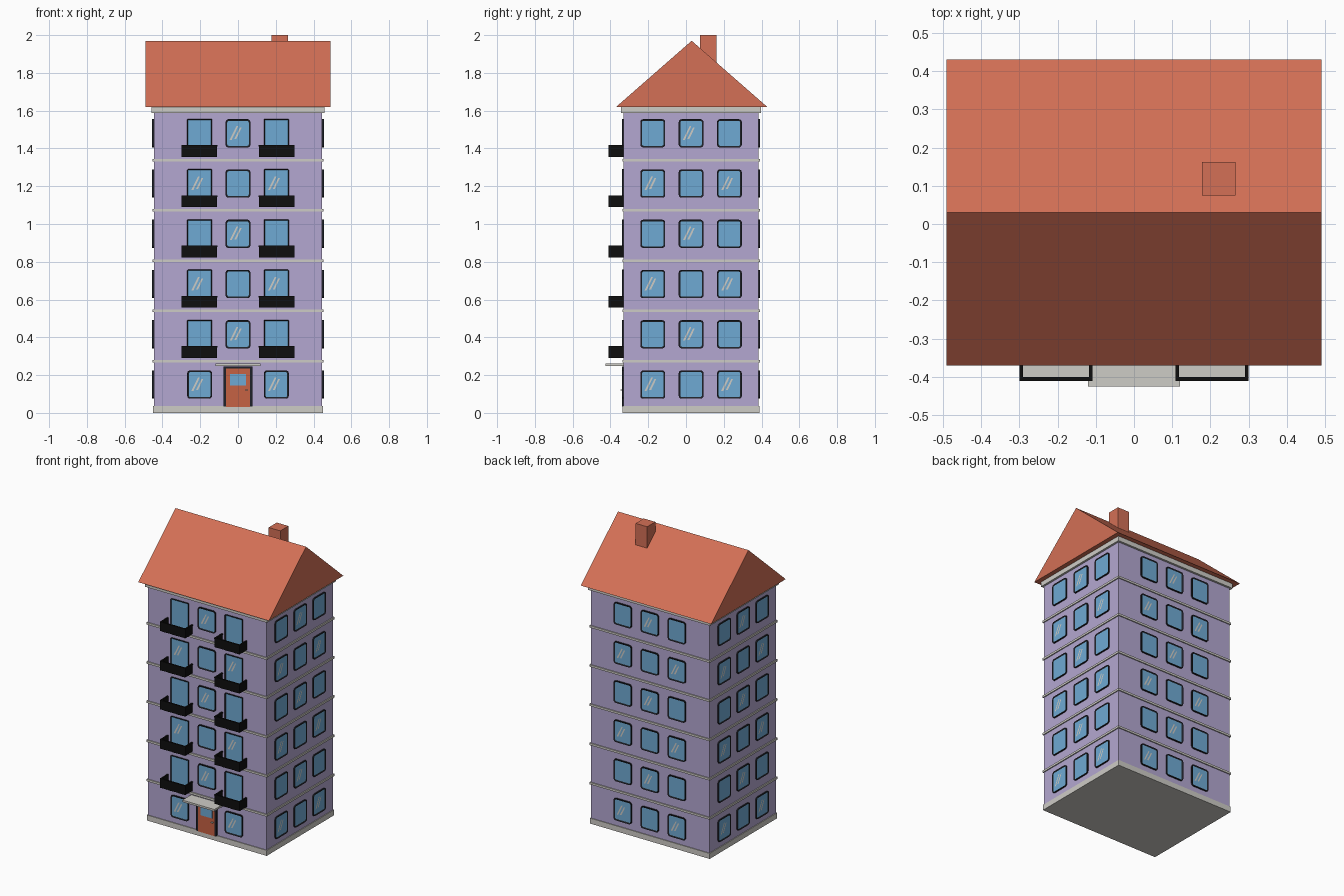
import bpy, bmesh, math
from mathutils import Matrix, Vector

if "Cube" in bpy.data.objects:
    bpy.data.objects.remove(bpy.data.objects["Cube"])


def srgb(r, g, b):
    def lin(c):
        c /= 255
        return c / 12.92 if c <= 0.04045 else ((c + 0.055) / 1.055) ** 2.4
    return (lin(r), lin(g), lin(b), 1)


def material(name, *rgb):
    m = bpy.data.materials.new(name)
    m.diffuse_color = srgb(*rgb)
    m.use_nodes = True
    m.node_tree.nodes["Principled BSDF"].inputs["Base Color"].default_value = m.diffuse_color
    return m


LILAC = material("lilac plaster", 180, 167, 209)
TILE = material("terracotta", 211, 112, 86)
STONE = material("light stone", 206, 204, 198)
FRAME = material("dark frame", 30, 33, 40)
GLASS = material("blue glass", 111, 170, 212)
BLACK = material("black metal", 14, 14, 14)
DOOR = material("door wood", 198, 98, 68)

CY = 0.027               # building centre in depth
HX, HY = 0.445, 0.357    # half width and half depth of the walls
FLOOR = 0.266            # storey height
COLS = (-0.203, 0, 0.203)


def finish(name, bm, *mats):
    bmesh.ops.recalc_face_normals(bm, faces=bm.faces)
    me = bpy.data.meshes.new(name)
    bm.to_mesh(me)
    bm.free()
    for m in mats:
        me.materials.append(m)
    ob = bpy.data.objects.new(name, me)
    bpy.context.collection.objects.link(ob)
    return ob


def add_box(bm, x0, x1, y0, y1, z0, z1):
    mat = Matrix.Translation(((x0 + x1) / 2, (y0 + y1) / 2, (z0 + z1) / 2)) \
        @ Matrix.Diagonal((x1 - x0, y1 - y0, z1 - z0, 1))
    bmesh.ops.create_cube(bm, size=1, matrix=mat)


def box(name, mat, *dims):
    bm = bmesh.new()
    add_box(bm, *dims)
    return finish(name, bm, mat)


def slab(name, mat, over, z0, z1):
    return box(name, mat, -HX - over, HX + over, CY - HY - over, CY + HY + over, z0, z1)


def wall_matrix(side):
    """Local x = along the wall, local -y = outward, z = up."""
    dist = HY if side % 2 == 0 else HX
    return Matrix.Translation((0, CY, 0)) @ Matrix.Rotation(side * math.pi / 2, 4, 'Z') \
        @ Matrix.Translation((0, -dist, 0))


def add_window(bm, mw, u, z, w, h, radius, border, depth=0.009):
    # rounded outline, extruded, inset, glass pushed back
    pts = []
    for q, (sx, sz) in enumerate(((1, 1), (-1, 1), (-1, -1), (1, -1))):
        for k in range(4):
            a = (q + k / 3) * math.pi / 2
            pts.append((u + sx * (w / 2 - radius) + radius * math.cos(a),
                        z + sz * (h / 2 - radius) + radius * math.sin(a)))
    back = [bm.verts.new(mw @ Vector((x, 0.002, y))) for x, y in pts]
    front = [bm.verts.new(mw @ Vector((x, -depth, y))) for x, y in pts]
    n = len(pts)
    for i in range(n):
        bm.faces.new((back[i], back[(i + 1) % n], front[(i + 1) % n], front[i]))
    pane = bm.faces.new(front)
    pane.normal_update()
    bmesh.ops.inset_region(bm, faces=[pane], thickness=border, use_even_offset=True)
    pane.material_index = 1
    out = mw.to_3x3() @ Vector((0, 0.004, 0))
    for v in pane.verts:
        v.co += out


def add_glint(bm, mw, u, z):
    # two slanted highlight strips on the pane
    for x0, z0, x1, z1 in ((-0.044, -0.034, -0.008, 0.038), (-0.020, -0.030, 0.010, 0.030)):
        q = ((x0, z0), (x0 + 0.011, z0), (x1 + 0.009, z1), (x1, z1))
        bm.faces.new([bm.verts.new(mw @ Vector((u + x, -0.0065, z + y))) for x, y in q])


# walls, plinth, storey bands, cornice
slab("walls", LILAC, 0, 0.004, 1.60)
slab("plinth", STONE, 0.005, 0, 0.037)
for i in range(1, 6):
    slab(f"storey_band_{i}", STONE, 0.007, i * FLOOR + 0.001, i * FLOOR + 0.015)
slab("cornice", STONE, 0.014, 1.588, 1.62)

# gabled roof
bm = bmesh.new()
ends = [[bm.verts.new((x, y, z)) for y, z in ((-0.37, 1.62), (0.43, 1.62), (0.03, 1.97))]
        for x in (-0.49, 0.49)]
for e in ends:
    bm.faces.new(e)
for i in range(3):
    j = (i + 1) % 3
    bm.faces.new((ends[0][i], ends[0][j], ends[1][j], ends[1][i]))
finish("roof", bm, TILE)
box("chimney", TILE, 0.178, 0.265, 0.075, 0.162, 1.75, 2.0)

# windows and highlights on all four walls
for side, label in enumerate(("front", "right", "back", "left")):
    mw = wall_matrix(side)
    bw, bg = bmesh.new(), bmesh.new()
    for i in range(6):
        z = 0.15 + i * FLOOR
        for c, u in enumerate(COLS):
            if side == 0 and i == 0 and c == 1:
                continue                      # entrance door goes here
            if side == 0 and i > 0 and c != 1:
                add_window(bw, mw, u, z - 0.022, 0.132, 0.196, 0.005, 0.005, 0.008)
            else:
                add_window(bw, mw, u, z, 0.132, 0.15, 0.016, 0.009)
            if (i % 2 == 1) == (c == 1):      # chequered highlights
                add_glint(bg, mw, u, z)
    finish(f"{label}_windows", bw, FRAME, GLASS)
    finish(f"{label}_glass_highlights", bg, STONE)

# entrance
yw = CY - HY
bm = bmesh.new()
add_box(bm, -0.076, -0.063, yw - 0.010, yw + 0.01, 0.034, 0.243)
add_box(bm, 0.063, 0.076, yw - 0.010, yw + 0.01, 0.034, 0.243)
add_box(bm, -0.076, 0.076, yw - 0.010, yw + 0.01, 0.236, 0.246)
finish("door_frame", bm, FRAME)
box("door", DOOR, -0.064, 0.064, yw - 0.007, yw + 0.01, 0.03, 0.237)
box("door_window", GLASS, -0.043, 0.043, yw - 0.009, yw, 0.146, 0.207)
box("door_handle", STONE, 0.038, 0.052, yw - 0.018, yw, 0.118, 0.124)
box("door_canopy", STONE, -0.12, 0.12, -0.425, yw + 0.01, 0.248, 0.261)

# balconies: floor plate with railing panels, posts and top rail
for i in range(1, 6):
    z0 = 0.15 + i * FLOOR - 0.125
    z1 = z0 + 0.063
    for s, label in ((-1, "left"), (1, "right")):
        c = s * 0.204
        x0, x1, y0 = c - 0.096, c + 0.096, -0.41
        box(f"{label}_balcony_floor_{i}", STONE, x0 + 0.004, x1 - 0.004, y0 + 0.004, yw + 0.005,
            z0 + 0.002, z0 + 0.012)
        bm = bmesh.new()
        add_box(bm, x0 + 0.002, x1 - 0.002, y0 + 0.002, y0 + 0.008, z0, z1 - 0.004)
        add_box(bm, x0, x1, y0, y0 + 0.010, z1 - 0.008, z1)
        for a in (x0, x1 - 0.010):
            add_box(bm, a + 0.002, a + 0.008, y0 + 0.002, yw, z0, z1 - 0.004)
            add_box(bm, a, a + 0.010, y0, yw, z1 - 0.008, z1)
        for k in range(13):
            px = x0 + 0.003 + k * 0.0150
            add_box(bm, px, px + 0.006, y0, y0 + 0.010, z0, z1 - 0.002)
        finish(f"{label}_balcony_railing_{i}", bm, BLACK)
